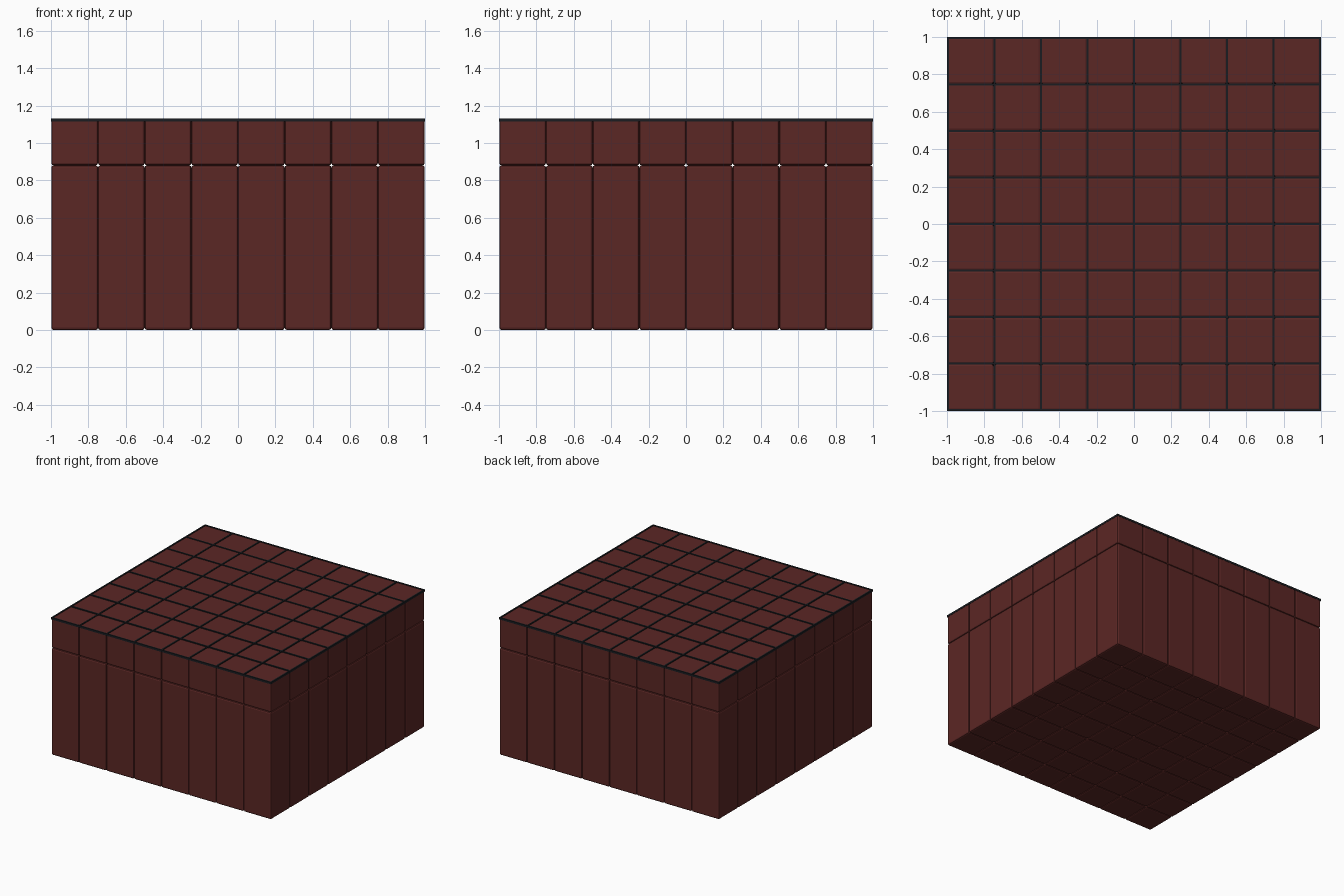
import bpy, bmesh
from mathutils import Matrix, Vector

if "Cube" in bpy.data.objects:
    bpy.data.objects.remove(bpy.data.objects["Cube"])

N = 8
HALF = 0.998            # outer wall of the block field
PITCH = 2 * HALF / N
SEAM_Z, TOP_Z = 0.88, 1.126


def material(name, rgb):
    m = bpy.data.materials.new(name)
    m.diffuse_color = (*rgb, 1)
    m.use_nodes = True
    m.node_tree.nodes["Principled BSDF"].inputs["Base Color"].default_value = m.diffuse_color
    return m


def add_box(bm, lo, hi):
    lo, hi = Vector(lo), Vector(hi)
    s = hi - lo
    mat = Matrix.Translation((lo + hi) / 2) @ Matrix.Diagonal((s.x, s.y, s.z, 1))
    bmesh.ops.create_cube(bm, size=1, matrix=mat)


def finish(bm, name, mat, bevel=0):
    if bevel:
        bmesh.ops.bevel(bm, geom=bm.edges[:], offset=bevel, segments=2,
                        profile=0.5, affect='EDGES')
    me = bpy.data.meshes.new(name)
    bm.to_mesh(me)
    bm.free()
    me.materials.append(mat)
    ob = bpy.data.objects.new(name, me)
    bpy.context.collection.objects.link(ob)
    return ob


brick = material("dark_red", (0.105, 0.02, 0.018))
grout = material("near_black", (0.01, 0.012, 0.015))

# Two layers of softly bevelled blocks: tall columns, then near-cubic caps
for name, z0, z1 in (("tall_blocks", 0, SEAM_Z), ("cap_blocks", SEAM_Z, TOP_Z)):
    bm = bmesh.new()
    for i in range(N):
        for j in range(N):
            x, y = -HALF + i * PITCH, -HALF + j * PITCH
            add_box(bm, (x, y, z0), (x + PITCH, y + PITCH, z1))
    finish(bm, name, brick, bevel=0.012)

# Dark strips along every seam and around the rim of the top
W = 0.006
bm = bmesh.new()
for i in range(N + 1):
    c = -(1 - W) + i * 2 * (1 - W) / N
    add_box(bm, (c - W, -1, TOP_Z - 0.012), (c + W, 1, TOP_Z + 0.004))
    add_box(bm, (-1, c - W, TOP_Z - 0.012), (1, c + W, TOP_Z + 0.004))
finish(bm, "top_grid_strips", grout)
